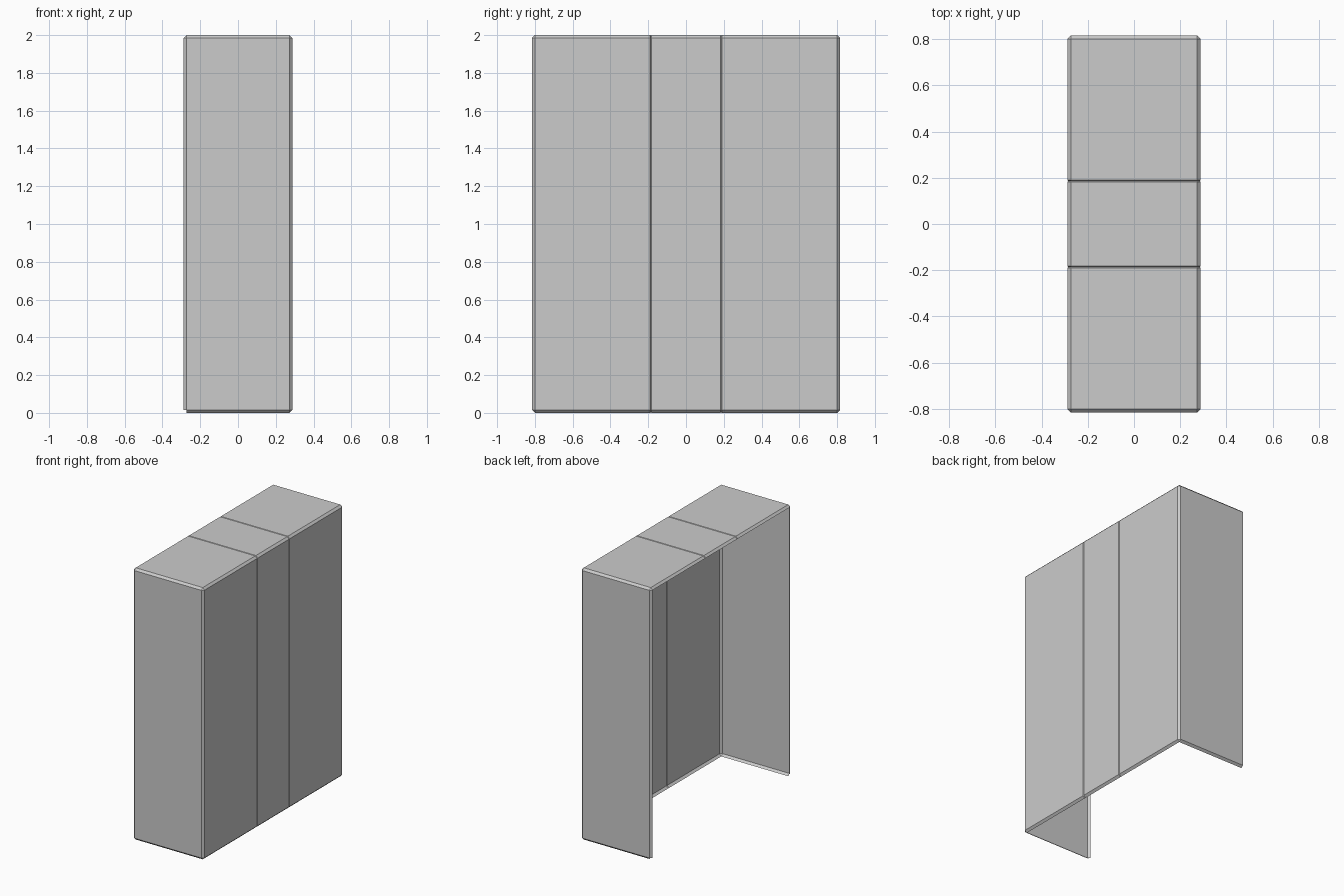
import bpy, bmesh
from math import copysign

if "Cube" in bpy.data.objects:
    bpy.data.objects.remove(bpy.data.objects["Cube"])

HX, HY, H = 0.288, 0.815, 2.0      # half width, half length, height
BEVEL, SEAM_Y, GROOVE = 0.015, 0.186, 0.004

bm = bmesh.new()

# Chamfered box
bmesh.ops.create_cube(bm, size=1)
for v in bm.verts:
    v.co = (v.co.x * 2 * HX, v.co.y * 2 * HY, (v.co.z + 0.5) * H)
bmesh.ops.bevel(bm, geom=bm.edges[:], offset=BEVEL, offset_type='OFFSET',
                segments=1, profile=0.5, affect='EDGES')
bm.normal_update()

# Open the left side and the underside, keeping the chamfered lips of the other walls
opened = [f for f in bm.faces
          if f.normal.x < -0.9 or f.normal.z < -0.9
          or (f.normal.x < -0.5 and f.normal.z < -0.5)]
bmesh.ops.delete(bm, geom=opened, context='FACES')

# Panel seams: narrow V grooves around the shell
for seam in (-SEAM_Y, SEAM_Y):
    for offset in (-GROOVE, 0, GROOVE):
        bmesh.ops.bisect_plane(bm, geom=bm.verts[:] + bm.edges[:] + bm.faces[:],
                               plane_co=(0, seam + offset, 0), plane_no=(0, 1, 0))
    for v in bm.verts:
        if abs(v.co.y - seam) < 1e-4:
            v.co.x -= copysign(GROOVE, v.co.x)
            v.co.z -= copysign(GROOVE, v.co.z - H / 2)

mesh = bpy.data.meshes.new("cabinet_shell")
bm.to_mesh(mesh)
bm.free()
shell = bpy.data.objects.new("cabinet_shell", mesh)
bpy.context.collection.objects.link(shell)
